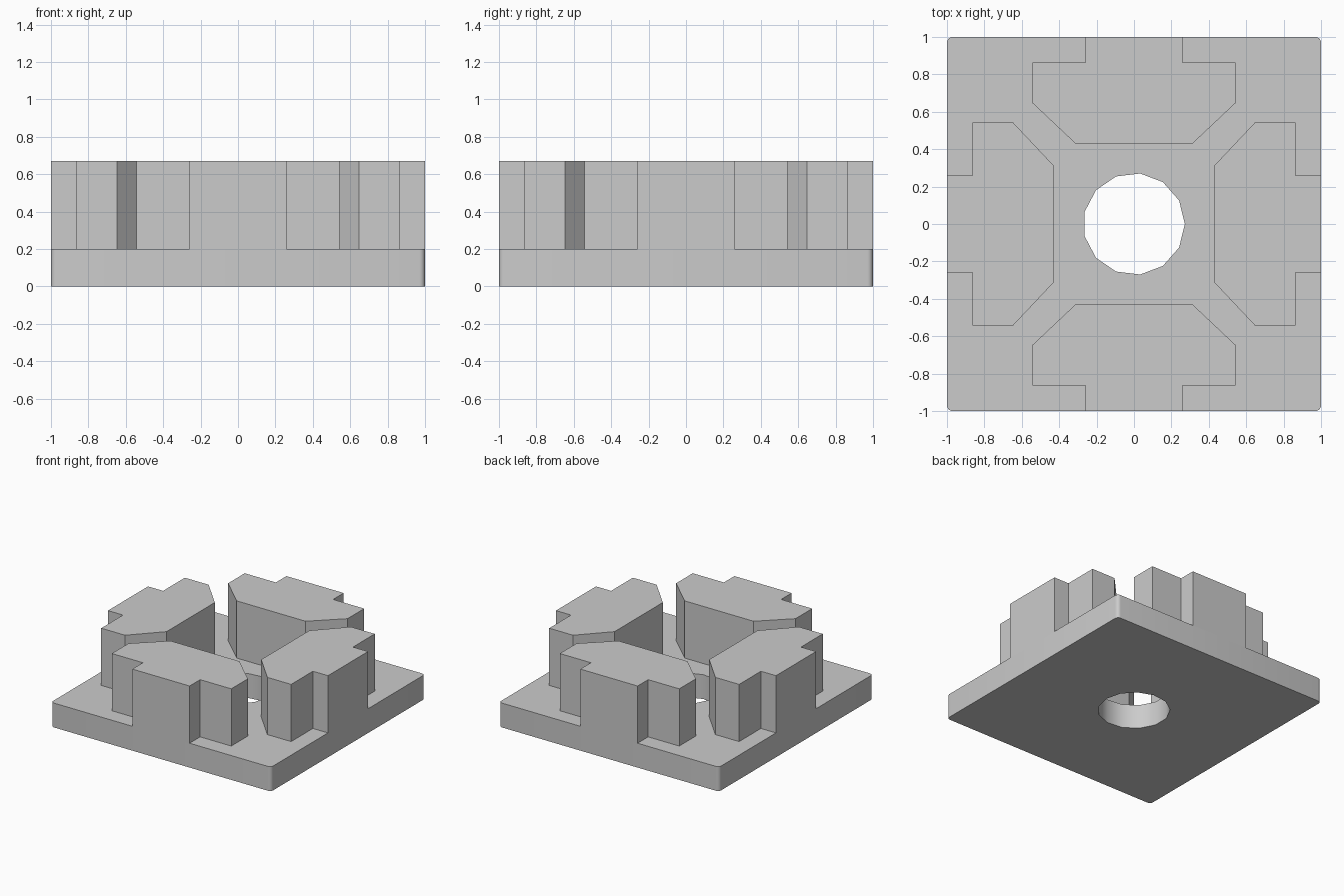
import bpy
import bmesh
import math
from mathutils import Matrix

if "Cube" in bpy.data.objects:
    bpy.data.objects.remove(bpy.data.objects["Cube"])

BASE_TOP, BLOCK_TOP = 0.2, 0.67

grey = bpy.data.materials.new("plain grey")
grey.use_nodes = True
grey.diffuse_color = (0.6, 0.6, 0.6, 1)
grey.node_tree.nodes["Principled BSDF"].inputs["Base Color"].default_value = grey.diffuse_color


def extrude_loops(name, loops, z0, z1, turn=0.0):
    """Fill outlines (outer first, then holes) and raise them into a solid."""
    bm = bmesh.new()
    for loop in loops:
        verts = [bm.verts.new((x, y, z0)) for x, y in loop]
        for i, v in enumerate(verts):
            bm.edges.new((v, verts[i - 1]))
    bmesh.ops.triangle_fill(bm, use_beauty=True, edges=bm.edges[:])
    raised = bmesh.ops.extrude_face_region(bm, geom=bm.faces[:], use_keep_orig=True)
    top = [g for g in raised["geom"] if isinstance(g, bmesh.types.BMVert)]
    bmesh.ops.translate(bm, verts=top, vec=(0, 0, z1 - z0))
    bmesh.ops.recalc_face_normals(bm, faces=bm.faces[:])
    bmesh.ops.dissolve_limit(bm, angle_limit=0.01, verts=bm.verts[:], edges=bm.edges[:])
    bm.transform(Matrix.Rotation(turn, 4, 'Z'))
    mesh = bpy.data.meshes.new(name)
    bm.to_mesh(mesh)
    bm.free()
    mesh.materials.append(grey)
    obj = bpy.data.objects.new(name, mesh)
    bpy.context.collection.objects.link(obj)
    return obj


def arc(cx, cy, r, start, sweep, count, step):
    return [(cx + r * math.cos(start + sweep * i / step),
             cy + r * math.sin(start + sweep * i / step)) for i in range(count)]


# Square base plate with rounded corners and a thirteen-sided centre hole
radius = 0.03
outline = []
for k, (sx, sy) in enumerate([(1, 1), (-1, 1), (-1, -1), (1, -1)]):
    outline += arc(sx * (1 - radius), sy * (1 - radius), radius,
                   k * math.pi / 2, math.pi / 2, 6, 5)
hole = arc(0, 0, 0.272, 0, math.tau, 13, 13)
plate = extrude_loops("base_plate", [outline, hole], 0, BASE_TOP)
bpy.context.view_layer.objects.active = plate
plate.select_set(True)
bpy.ops.object.shade_smooth_by_angle(angle=math.radians(35))
plate.select_set(False)

# Four raised blocks: narrow tongue at the plate edge, chamfered inner side
half = [(0.26, -1), (0.26, -0.863), (0.543, -0.863), (0.543, -0.647), (0.313, -0.43)]
profile = half + [(-x, y) for x, y in reversed(half)]
for i, side in enumerate(["front", "left", "back", "right"]):
    extrude_loops(side + "_block", [profile], BASE_TOP, BLOCK_TOP, i * math.pi / 2)
